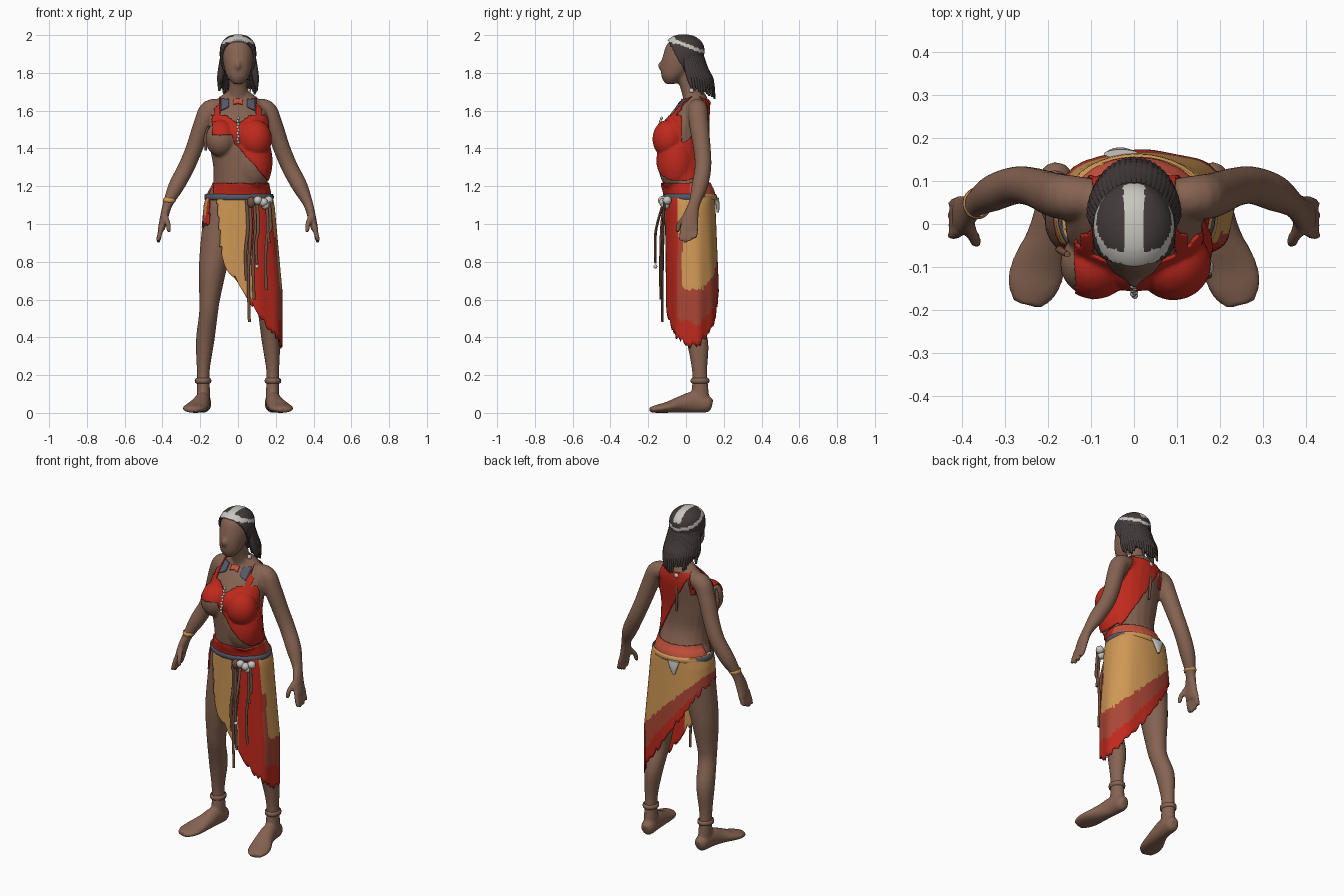
import bpy, bmesh, math, random
from mathutils import Vector

random.seed(4)
if "Cube" in bpy.data.objects:
    bpy.data.objects.remove(bpy.data.objects["Cube"])
made = []

def material(name, *rgb):
    m = bpy.data.materials.new(name)
    m.use_nodes = True
    m.diffuse_color = (*rgb, 1)
    m.node_tree.nodes["Principled BSDF"].inputs["Base Color"].default_value = (*rgb, 1)
    return m

SKIN = material("brown_skin", 0.24, 0.127, 0.084)
RED = material("red_cloth", 0.52, 0.022, 0.012)
BRICK = material("brick_cloth", 0.4, 0.06, 0.034)
CORAL = material("coral_cloth", 0.56, 0.085, 0.045)
OCHRE = material("ochre_cloth", 0.62, 0.31, 0.09)
HAIR = material("dark_hair", 0.056, 0.043, 0.042)
WHITE = material("pale_paint", 0.58, 0.56, 0.52)
SLATE = material("slate_blue", 0.09, 0.1, 0.14)
LEATHER = material("brown_leather", 0.17, 0.08, 0.052)

def add(name, bm, *mats):
    mesh = bpy.data.meshes.new(name)
    bm.to_mesh(mesh)
    bm.free()
    for m in mats:
        mesh.materials.append(m)
    ob = bpy.data.objects.new(name, mesh)
    bpy.context.collection.objects.link(ob)
    made.append(ob)
    return ob

def bridge(bm, rings, caps=True):
    for a, b in zip(rings, rings[1:]):
        for i in range(len(a)):
            j = (i + 1) % len(a)
            bm.faces.new((a[i], a[j], b[j], b[i]))
    if caps:
        bm.faces.new(rings[0])
        bm.faces.new(rings[-1])
    bmesh.ops.recalc_face_normals(bm, faces=bm.faces)

def tube(bm, rows, side=1, flat=True, seg=20, sub=4):
    """Smooth loft through rows of (x, y, z, width, depth)."""
    ext = [rows[0]] + list(rows) + [rows[-1]]
    pts, rings = [], []
    for k in range(len(rows) - 1):
        quads = list(zip(*ext[k:k + 4]))
        for t in (s / sub for s in range(sub)):
            pts.append([b + 0.5 * t * (c - a + t * (2*a - 5*b + 4*c - d + t * (3*b - a - 3*c + d)))
                        for a, b, c, d in quads])
    pts.append(rows[-1])
    mids = [Vector((p[0] * side, p[1], p[2])) for p in pts]
    for k, p in enumerate(pts):
        u, v = Vector((1, 0, 0)), Vector((0, 1, 0))
        if not flat:
            t = (mids[min(k + 1, len(mids) - 1)] - mids[max(k - 1, 0)]).normalized()
            u = (u - t * t.x).normalized()
            v = t.cross(u)
        rings.append([bm.verts.new(mids[k] + u * p[3] * math.cos(a) + v * p[4] * math.sin(a))
                      for a in (math.tau * i / seg for i in range(seg))])
    bridge(bm, rings)

def ball(bm, centre, scale, detail=3):
    for v in bmesh.ops.create_icosphere(bm, subdivisions=detail, radius=1)["verts"]:
        v.co = Vector(c + s * q for c, s, q in zip(centre, scale, v.co))

def band(name, centre, rx, ry, thick, height, *mats):
    bm = bmesh.new()
    sides = [(math.cos(a), math.sin(a)) for a in (math.tau * i / 40 for i in range(40))]
    bridge(bm, [[bm.verts.new((centre[0] + (rx + thick * r) * c, centre[1] + (ry + thick * r) * s,
                               centre[2] + height * h)) for c, s in sides]
                for r, h in ((0, -1), (.8, -.7), (1, 0), (.8, .7), (0, 1))], False)
    return add(name, bm, *mats)

# Body: overlapping lofts fused into one skin
bm = bmesh.new()
tube(bm, [(0, .02, .98, .15, .1), (0, .024, 1.1, .168, .126), (.006, .016, 1.165, .16, .128), (.012, 0, 1.21, .145, .124),
          (.012, -.018, 1.3, .143, .115), (0, -.02, 1.42, .152, .118), (0, -.005, 1.52, .16, .115),
          (0, .025, 1.6, .15, .095), (0, .05, 1.66, .11, .065), (0, .04, 1.7, .06, .055)])
tube(bm, [(0, .04, 1.64, .06, .05), (0, .02, 1.72, .05, .05), (0, -.01, 1.82, .05, .055)])
tube(bm, [(0, -.082, 1.742, .026, .028), (0, -.068, 1.78, .058, .062), (0, -.038, 1.84, .076, .095), (0, -.018, 1.9, .084, .102),
          (0, -.012, 1.95, .076, .09), (0, -.012, 1.98, .048, .056), (0, -.012, 1.99, .015, .02)])
ball(bm, (0, -.128, 1.838), (.016, .02, .026))
ball(bm, (.076, -.052, 1.33), (.1, .098, .16))
ball(bm, (0, -.068, 1.47), (.1, .082, .085))
for s in (1, -1):
    ball(bm, (s * .092, -.092, 1.45), (.08, .078, .095))
    tube(bm, [(.08, .06, 1.615, .045, .045), (.15, .062, 1.605, .052, .052), (.187, .068, 1.53, .048, .052),
              (.232, .085, 1.4, .045, .046), (.274, .09, 1.3, .044, .044), (.327, .072, 1.2, .042, .043),
              (.37, .045, 1.11, .027, .031), (.39, .025, 1.04, .022, .042), (.406, .018, .97, .019, .046)], s, False)
    for f in range(4):
        y = -.018 + f * .024
        tube(bm, [(.403, y, .99, .014, .013), (.416, y - .005, .94, .014, .013),
                  (.423, y - .01, .9 + .012 * abs(f - 1), .011, .011)], s, seg=10)
    tube(bm, [(.385, 0, 1.05, .014, .014), (.37, -.035, 1.0, .015, .015), (.365, -.045, .955, .011, .011)], s, seg=10)
    tube(bm, [(.092, .02, 1.1, .082, .1), (.108, .015, .92, .089, .095), (.135, .01, .75, .073, .084),
              (.15, .01, .6, .055, .064), (.157, .018, .52, .05, .056), (.174, .06, .38, .049, .058),
              (.184, .072, .22, .034, .04), (.183, .075, .1, .036, .046), (.183, .075, .03, .036, .045)], s)
    tube(bm, [(.178, .137, .04, .02, .028), (.18, .115, .045, .038, .044), (.187, .04, .056, .042, .056), (.2, -.03, .044, .05, .044),
              (.222, -.1, .029, .063, .029), (.237, -.15, .022, .059, .022), (.247, -.188, .016, .034, .015)], s, False)
body = add("body", bm, SKIN)
mod = body.modifiers.new("fuse", "REMESH")
mod.mode, mod.voxel_size = "VOXEL", 0.008
mod = body.modifiers.new("soften", "SMOOTH")
mod.factor, mod.iterations = 0.5, 4
fused = bpy.data.meshes.new_from_object(body.evaluated_get(bpy.context.evaluated_depsgraph_get()))
body.modifiers.clear()
body.data = fused
fused.materials.clear()
fused.materials.append(SKIN)

def garment(name, rule, thick, mats, colour=lambda c: 0):
    """Thickened shell over the body faces that pass the rule."""
    bm = bmesh.new()
    bm.from_mesh(fused)
    bmesh.ops.delete(bm, geom=[f for f in bm.faces if not rule(*f.calc_center_median())], context="FACES")
    for _ in range(3):
        edge = [v for v in bm.verts if v.is_boundary]
        bmesh.ops.smooth_vert(bm, verts=edge, factor=.5, use_axis_x=True, use_axis_y=True, use_axis_z=True)
    for f in bm.faces:
        f.material_index = colour(f.calc_center_median())
    mod = add(name, bm, *mats).modifiers.new("thickness", "SOLIDIFY")
    mod.thickness, mod.offset = thick, 1

# One-sided wrap top with shoulder straps, sash and necklace
def top_rule(x, y, z):
    if z < 1.2 or z > 1.72 or abs(x) > (.19 if y < -.02 or z < 1.3 else .185 - (z - 1.3) * .25):
        return False
    strap = z > 1.53 and .09 < abs(x) < .123
    if y < .04:
        lower = 1.44 - (x + .03) * 1.15 if x > -.03 else 1.465
        return strap or (x > -.135 and lower < z < 1.575 - .8 * max(0, .06 - abs(x)))
    return strap or (x > (1.47 - z) * .55 and z < 1.66)

garment("wrap_top", top_rule, .008, [RED])
garment("waist_sash", lambda x, y, z: 1.15 < z < 1.218 and abs(x) < .22 and (x > -.125 or y > .03),
        .01, [RED, CORAL], lambda c: int(c.y > .02))
garment("collar_necklace", lambda x, y, z: 1.637 - .45 * abs(x) < z < 1.662 and y < .01
        and (abs(x) < .03 or .045 < abs(x) < .09), .007, [SLATE, CORAL], lambda c: int(abs(c.x) < .035))

# Hair cap with painted parting and head band, and hanging locks
def hair_colour(c):
    line = abs(c.z - (1.945 - .37 * (c.y + .01)))
    return int((abs(c.x) < .021 and c.z > 1.94 and c.y < .08) or line < (.014 if c.y < -.05 else .008))

garment("hair_cap", lambda x, y, z: z > 1.76 and (z > 1.962 or y > -.04 + (1.87 - z) * .5), .014, [HAIR, WHITE], hair_colour)
bm = bmesh.new()
for i in range(27):
    c, s = math.cos(math.pi * i / 26), math.sin(math.pi * i / 26)
    end = 1.735 - .05 * s + random.uniform(-.03, .025)
    tube(bm, [(.08 * c, -.005 + .085 * s, 1.9, .012, .012), (.088 * c, .01 + .092 * s, 1.82, .018, .018),
              (.094 * c, .022 + .108 * s, 1.765, .017, .017), (.1 * c, .03 + .122 * s, end, .005, .005)], seg=8, sub=3)
add("hair_locks", bm, HAIR)

# Slanted ragged skirt, open over the right thigh
bm = bmesh.new()
COLS, ROWS, TOP = 96, 30, 1.165
outline = [[math.copysign(abs(q) ** .86, q) for q in (math.cos(a), math.sin(a))] + [math.sin(9 * a)]
           for a in (math.tau * i / COLS for i in range(COLS))]
hems = [.68 - .32 * c + random.uniform(-.02, .02) for c, s, wave in outline]
rings = []
for r in range(ROWS + 1):
    rings.append([])
    for (c, s, wave), hem in zip(outline, hems):
        drop = (TOP - hem) * r / ROWS / .82
        flare, fold = min(1, drop * 1.6), (1 + .025 * drop * wave) * (1 if r else .9)
        rings[r].append(bm.verts.new((.006 + (.172 + .045 * flare + .01 * min(1, drop * 12)) * fold * c,
                                      .02 + .012 * flare + (.133 + .007 * flare) * fold * s, TOP - .82 * drop)))
bridge(bm, rings, False)
slit = []
for f in bm.faces:
    x, y, z = f.calc_center_median()
    cos = (x - .006) / .225
    rise = (z - (.68 - .32 * cos)) / (.3 + .7 * (cos + 1) / 2)
    if y < -.01 and x < -.11 + (1.11 - z) * .08 and (x > -.155 or z < 1.0):
        slit.append(f)
    if y < -.045:
        f.material_index = 1 if x > .07 or x < -.15 else 0
    else:
        f.material_index = 1 if rise < .12 else 2 if rise < .29 or (y < -.02 and z < .92) else 0
bmesh.ops.delete(bm, geom=slit, context="FACES")
add("skirt", bm, OCHRE, RED, BRICK).modifiers.new("thickness", "SOLIDIFY").thickness = .008

# Belt showing at the front and sides, bracelet and anklets
for p in band("belt", (.006, .02, 1.143), .176, .136, .008, .017, SLATE, OCHRE).data.polygons:
    p.material_index = int(p.center.y > .11)
band("bracelet", (-.364, .048, 1.125), .028, .031, .006, .012, OCHRE)
for s, side in ((1, "left"), (-1, "right")):
    band(side + "_anklet", (s * .185, .074, .17), .036, .042, .008, .014, SKIN)

# White knots on the belt, tassel behind, ear bead, nape knot, cord tip and pendant string
bm = bmesh.new()
tube(bm, [(-.03, .163, 1.14, .04, .01), (-.032, .168, 1.1, .026, .01), (-.035, .168, 1.06, .008, .006)])
for x, y, z, r in ((.105, -.125, 1.125, .024), (.135, -.12, 1.115, .024), (.162, -.1, 1.125, .024), (.145, -.11, 1.1, .024),
                   (.055, .03, 1.705, .014), (-.02, .115, 1.64, .017), (.1, -.162, .775, .011)):
    ball(bm, (x, y, z), (r, r, r), 2)
for i in range(9):
    ball(bm, (.002 * (-1) ** i, -.13 - .0045 * i, 1.56 - .016 * i), (.008, .008, .009), 2)
add("pale_beads", bm, WHITE)

# Pouch and hanging cords on the belt, under the right arm and down the back
bm = bmesh.new()
ball(bm, (.07, -.122, 1.115), (.022, .018, .03), 2)
for x, end, out in ((.045, .7, .125), (.06, .48, .125), (.085, .6, .135), (.1, .79, .162), (.15, .65, .125), (.165, .9, .125)):
    tube(bm, [(x, -.115, 1.13, .008, .007), (x + .008, -out + .005, .98, .009, .007),
              (x - .005, -out, (end + 1) / 2, .008, .007), (x, -out, end, .008, .006)], seg=8)
tube(bm, [(-.155, -.07, 1.52, .007, .007), (-.172, -.06, 1.46, .01, .008), (-.17, -.055, 1.39, .006, .006)])
tube(bm, [(-.02, .115, 1.62, .007, .007), (-.02, .118, 1.52, .008, .007), (-.015, .112, 1.42, .006, .006)])
add("cords", bm, LEATHER)

bpy.ops.object.select_all(action="DESELECT")
for ob in made:
    ob.select_set(True)
bpy.context.view_layer.objects.active = body
bpy.ops.object.shade_smooth_by_angle(angle=math.radians(50))
